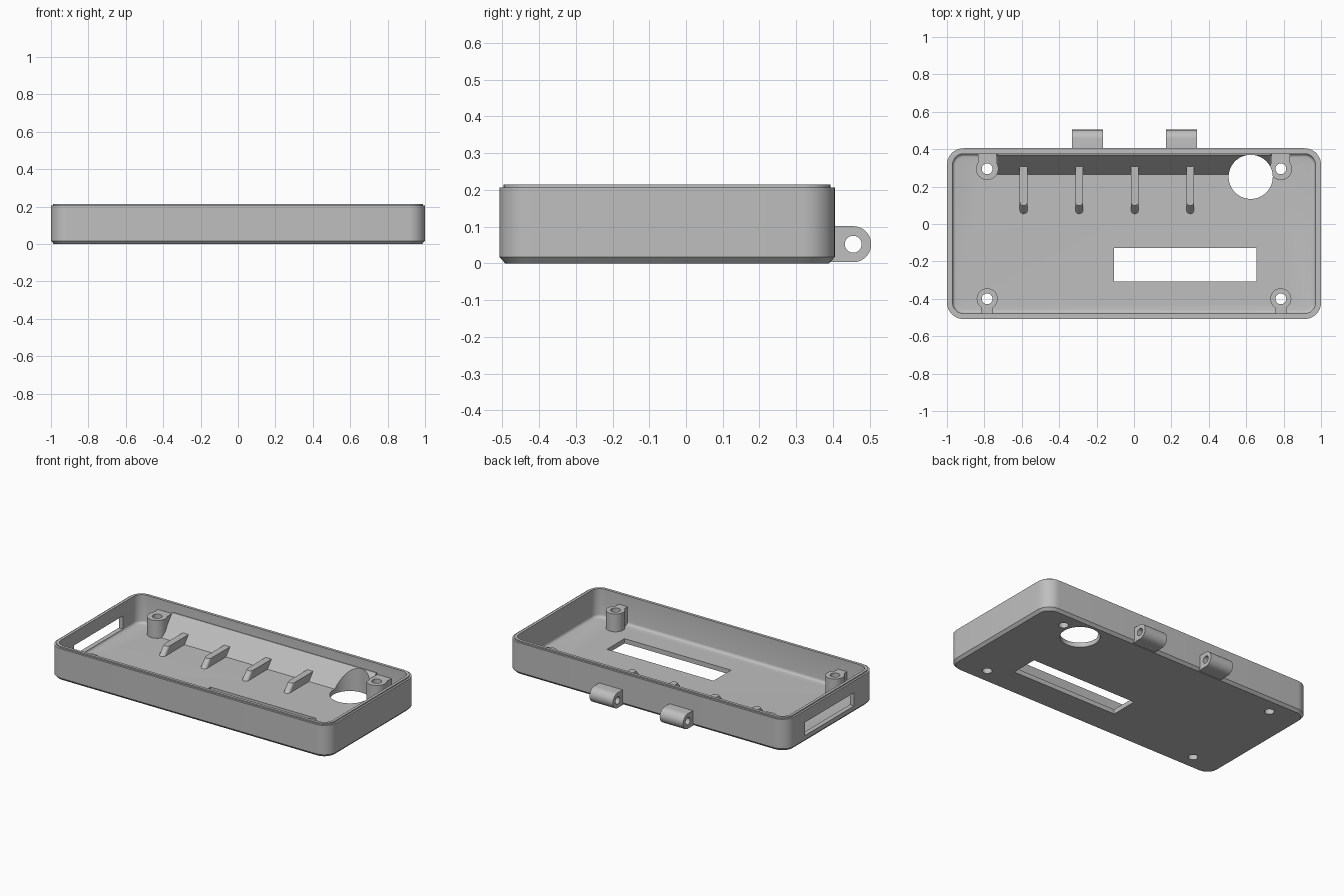
import bpy, bmesh
from math import sin, cos, pi, radians

cube = bpy.data.objects.get("Cube")
if cube:
    bpy.data.objects.remove(cube)

grey = bpy.data.materials.new("plain grey")
grey.use_nodes = True
colour = (0.52, 0.52, 0.52, 1)
grey.diffuse_color = colour
grey.node_tree.nodes["Principled BSDF"].inputs["Base Color"].default_value = colour


def arc(cx, cy, r, start, end, n):
    angles = [radians(start + (end - start) * i / n) for i in range(n + 1)]
    return [(cx + r * cos(a), cy + r * sin(a)) for a in angles]


def circle(cx, cy, r, n=40):
    return arc(cx, cy, r, 0, 360, n)[:-1]


def rect(x0, x1, y0, y1):
    return [(x0, y0), (x1, y0), (x1, y1), (x0, y1)]


def loft(name, rings):
    """Skin matching rings of points and cap both ends."""
    bm = bmesh.new()
    loops = [[bm.verts.new(p) for p in ring] for ring in rings]
    for a, b in zip(loops, loops[1:]):
        for i in range(len(a)):
            j = (i + 1) % len(a)
            bm.faces.new((a[i], a[j], b[j], b[i]))
    bm.faces.new(loops[0][::-1])
    bm.faces.new(loops[-1])
    bmesh.ops.recalc_face_normals(bm, faces=bm.faces)
    mesh = bpy.data.meshes.new(name)
    bm.to_mesh(mesh)
    bm.free()
    mesh.materials.append(grey)
    ob = bpy.data.objects.new(name, mesh)
    bpy.context.collection.objects.link(ob)
    return ob


def prism_z(name, outline, z0, z1, lean=0):
    return loft(name, [[(x, y, z0) for x, y in outline],
                       [(x, y + lean, z1) for x, y in outline]])


def prism_x(name, outline, x0, x1):
    return loft(name, [[(x, y, z) for y, z in outline] for x in (x0, x1)])


def combine(target, tool, operation="DIFFERENCE"):
    """Apply a boolean and throw the tool away."""
    mod = target.modifiers.new("boolean", "BOOLEAN")
    mod.operation, mod.solver, mod.object = operation, "EXACT", tool
    bpy.context.view_layer.update()
    with bpy.context.temp_override(object=target, active_object=target):
        bpy.ops.object.modifier_apply(modifier=mod.name)
    bpy.data.objects.remove(tool)


# Main dimensions
BACK, FRONT, CORNER = 0.405, -0.508, 0.088
WALL, FLOOR, FILLET = 0.03, 0.03, 0.018


def case_ring(inset, z):
    r = CORNER - inset
    x, y0, y1 = 1 - CORNER, FRONT + CORNER, BACK - CORNER
    pts = []
    for k, (cx, cy) in enumerate([(x, y1), (-x, y1), (-x, y0), (x, y0)]):
        pts += arc(cx, cy, r, 90 * k, 90 * k + 90, 10)
    return [(px, py, z) for px, py in pts]


# Open tray: chamfered base, stepped rim, filleted floor
profile = [(0.016, 0), (0, 0.017), (0, 0.207), (0.012, 0.207),
           (0.012, 0.215), (WALL, 0.215)]
for i in range(5):
    a = pi / 2 * i / 4
    profile.append((WALL + FILLET * (1 - cos(a)), FLOOR + FILLET * (1 - sin(a))))
tray = loft("case_tray", [case_ring(*p) for p in profile])

# Sloped ledge along the back wall
ramp = prism_x("back_ramp", [(0.257, 0.02), (0.385, 0.02), (0.385, 0.155), (0.37, 0.155)],
               -0.73, 0.73)
parts = [tray, ramp]

# Screw bosses with webs to the nearest wall
bosses = []
for side, sx in (("left", 1), ("right", -1)):
    for end, y, r, half, wall in (("back", 0.295, 0.06, 0.05, 0.385),
                                  ("front", -0.4, 0.056, 0.032, -0.49)):
        x = 0.785 * sx
        boss = prism_z(f"{end}_{side}_boss", circle(x, y, r), 0.015, 0.145)
        web = prism_z("web", rect(x - half, x + half, min(y, wall), max(y, wall)),
                      0.015, 0.145)
        combine(boss, web, "UNION")
        for ob in (boss, tray):
            combine(ob, prism_z("screw_cutter", circle(x, y, 0.029), -0.1, 0.3))
        bosses.append(boss)
parts += bosses

# Round cable hole through the floor, the ramp and the neighbouring boss
for ob in (tray, ramp, bosses[0]):
    combine(ob, prism_z("hole_cutter", circle(0.624, 0.252, 0.118, 64), -0.1, 0.3))

# Display slot in the floor and port window in the right wall
combine(tray, prism_z("slot_cutter", rect(-0.107, 0.655, -0.308, -0.128), -0.1, 0.1))
combine(tray, prism_x("window_cutter", rect(-0.29, 0.21, 0.045, 0.13), -1.1, -0.9))

# Leaning support fins with rounded front ends
for i in range(4):
    x = -0.59 + 0.297 * i
    w = 0.021
    outline = arc(x, 0.05 + w, w, 180, 360, 10) + [(x + w, 0.28), (x - w, 0.28)]
    parts.append(prism_z(f"support_fin_{i + 1}", outline, 0.025, 0.08, lean=0.048))

# Hinge lugs on the back
for side, x0 in (("right", -0.332), ("left", 0.17)):
    outline = [(0.386, 0.003)] + arc(0.455, 0.052, 0.049, -90, 90, 20) + [(0.386, 0.101)]
    lug = prism_x(f"{side}_hinge_lug", outline, x0, x0 + 0.167)
    combine(lug, prism_x("pin_cutter", circle(0.455, 0.052, 0.023), x0 - 0.1, x0 + 0.3))
    parts.append(lug)

# Smooth the curved faces and keep the edges crisp
bpy.ops.object.select_all(action="DESELECT")
for ob in parts:
    ob.select_set(True)
bpy.context.view_layer.objects.active = tray
bpy.ops.object.shade_smooth_by_angle(angle=radians(30))
